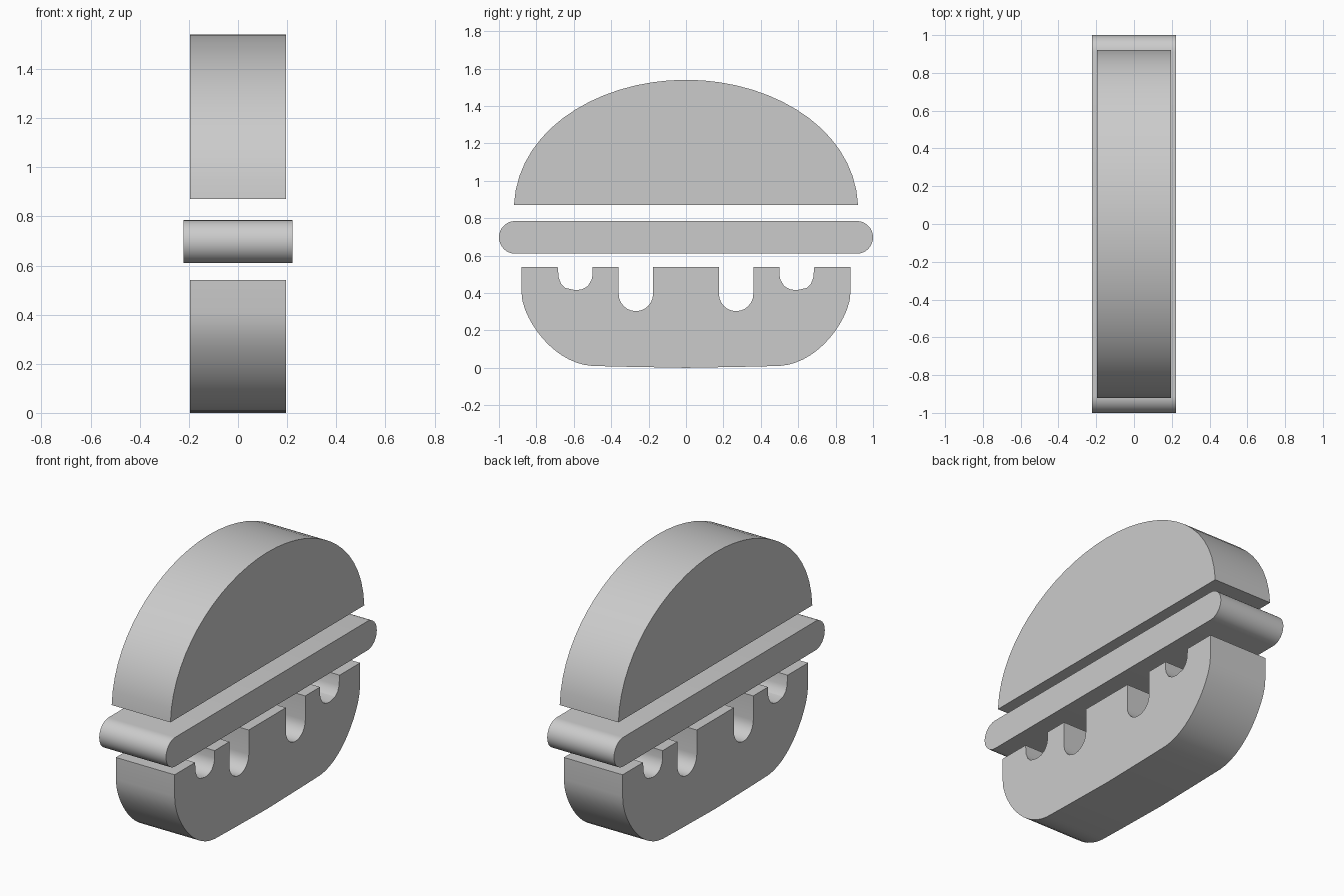
import bpy, bmesh, math
from mathutils import Vector
from mathutils.geometry import interpolate_bezier

if "Cube" in bpy.data.objects:
    bpy.data.objects.remove(bpy.data.objects["Cube"])


def bezier(a, b, c, d, n):
    pts = [Vector((p[0], p[1], 0)) for p in (a, b, c, d)]
    return [(p.x, p.y) for p in interpolate_bezier(*pts, n)]


def arc(cy, cz, r, start, end, n=10):
    angles = [math.radians(start + (end - start) * i / n) for i in range(n + 1)]
    return [(cy + r * math.cos(t), cz + r * math.sin(t)) for t in angles]


def slab(name, half, half_width):
    """Mirror a half outline (y, z) across y = 0 and extrude it along x."""
    outline = half + [(-y, z) for y, z in reversed(half) if abs(y) > 1e-5]
    bm = bmesh.new()
    face = bm.faces.new([bm.verts.new((-half_width, y, z)) for y, z in outline])
    ext = bmesh.ops.extrude_face_region(bm, geom=[face], use_keep_orig=True)
    verts = [v for v in ext["geom"] if isinstance(v, bmesh.types.BMVert)]
    bmesh.ops.translate(bm, verts=verts, vec=(2 * half_width, 0, 0))
    bmesh.ops.recalc_face_normals(bm, faces=bm.faces)
    mesh = bpy.data.meshes.new(name)
    bm.to_mesh(mesh)
    bm.free()
    obj = bpy.data.objects.new(name, mesh)
    bpy.context.collection.objects.link(obj)
    bpy.ops.object.select_all(action='DESELECT')
    obj.select_set(True)
    bpy.context.view_layer.objects.active = obj
    bpy.ops.object.shade_smooth_by_angle(angle=math.radians(30))


# Domed top bun
slab("top_bun", bezier((0.92, 0.87), (0.90, 1.28), (0.46, 1.54), (0, 1.54), 16), 0.195)

# Round-ended patty
slab("patty", arc(0.9125, 0.6975, 0.0875, -90, 90, 16), 0.222)

# Bottom bun with deep inner notches and shallow outer notches in its top edge
bottom = [(0, 0), (0.33, 0.006)]
bottom += bezier((0.5, 0.01), (0.66, 0.02), (0.80, 0.16), (0.86, 0.31), 12)
bottom += [(0.875, 0.36), (0.88, 0.41), (0.88, 0.54)]
bottom += [(0.686, 0.54), (0.68, 0.48), (0.668, 0.45), (0.645, 0.427)]
bottom += [(0.59, 0.415), (0.555, 0.42), (0.525, 0.437), (0.505, 0.47)]
bottom += [(0.50, 0.495), (0.50, 0.54), (0.36, 0.54)]
bottom += arc(0.268, 0.395, 0.092, 0, -180, 12)
bottom += [(0.176, 0.54)]
slab("bottom_bun", bottom, 0.195)
